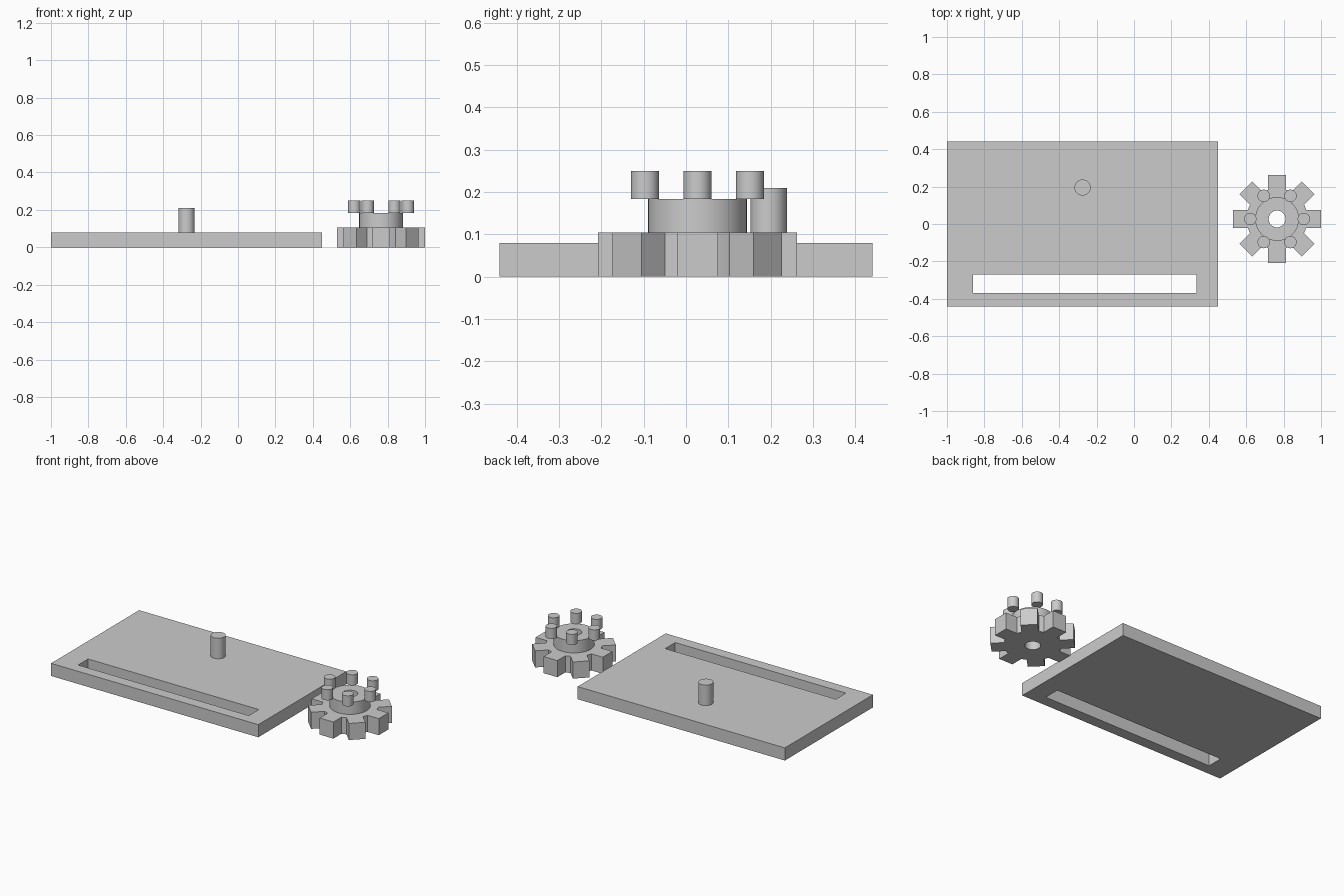
import bpy, bmesh, math

if "Cube" in bpy.data.objects:
    bpy.data.objects.remove(bpy.data.objects["Cube"])

grey = bpy.data.materials.new("plain_grey")
grey.diffuse_color = (0.6, 0.6, 0.6, 1)
grey.use_nodes = True
grey.node_tree.nodes["Principled BSDF"].inputs["Base Color"].default_value = grey.diffuse_color


def circle(r, cx=0.0, cy=0.0, n=40):
    return [(cx + r * math.cos(2 * math.pi * i / n),
             cy + r * math.sin(2 * math.pi * i / n)) for i in range(n)]


def rect(x0, x1, y0, y1):
    return [(x0, y0), (x1, y0), (x1, y1), (x0, y1)]


def prism(name, loops, z0, z1, x=0.0, y=0.0):
    """Extrude an outline (first loop) with holes (further loops) from z0 to z1."""
    curve = bpy.data.curves.new(name, 'CURVE')
    curve.dimensions = '2D'
    curve.fill_mode = 'BOTH'
    curve.extrude = (z1 - z0) / 2
    for loop in loops:
        s = curve.splines.new('POLY')
        s.points.add(len(loop) - 1)
        for p, (px, py) in zip(s.points, loop):
            p.co = (px, py, 0, 1)
        s.use_cyclic_u = True
    ob = bpy.data.objects.new(name, curve)
    bpy.context.collection.objects.link(ob)
    bpy.ops.object.select_all(action='DESELECT')
    ob.select_set(True)
    bpy.context.view_layer.objects.active = ob
    bpy.ops.object.convert(target='MESH')
    ob = bpy.context.view_layer.objects.active
    ob.name = name
    ob.location = (x, y, (z0 + z1) / 2)
    # Weld caps to walls
    bm = bmesh.new()
    bm.from_mesh(ob.data)
    bmesh.ops.remove_doubles(bm, verts=bm.verts, dist=1e-5)
    bmesh.ops.recalc_face_normals(bm, faces=bm.faces)
    bm.to_mesh(ob.data)
    bm.free()
    ob.data.materials.clear()
    ob.data.materials.append(grey)
    bpy.ops.object.shade_smooth_by_angle(angle=math.radians(25))
    return ob


# Base plate with a long slot, and its axle post
prism("base_plate", [rect(-1, 0.45, -0.44, 0.44), rect(-0.86, 0.335, -0.37, -0.27)], 0, 0.08)
prism("axle_post", [circle(0.043)], 0, 0.21, -0.275, 0.195)

# Gear wheel: eight square teeth on a round body
GX, GY = 0.765, 0.027
TIP, HALF, BODY = 0.235, 0.048, 0.163
root = math.sqrt(BODY ** 2 - HALF ** 2)
outline = []
for k in range(8):
    a = k * math.pi / 4
    c, s = math.cos(a), math.sin(a)
    for u, v in [(root, -HALF), (TIP, -HALF), (TIP, HALF), (root, HALF)]:
        outline.append((u * c - v * s, u * s + v * c))
    m = a + math.pi / 8
    outline.append((BODY * math.cos(m), BODY * math.sin(m)))
prism("gear_wheel", [outline, circle(0.045)], 0, 0.105, GX, GY)

# Hub on top of the gear, bored through
prism("gear_hub", [circle(0.117), circle(0.045)], 0.105, 0.183, GX, GY)

# Ring of six pegs
for k in range(6):
    a = k * math.pi / 3
    prism(f"peg_{k + 1}", [circle(0.033, n=32)], 0.183, 0.25,
          GX + 0.143 * math.cos(a), GY + 0.143 * math.sin(a))
